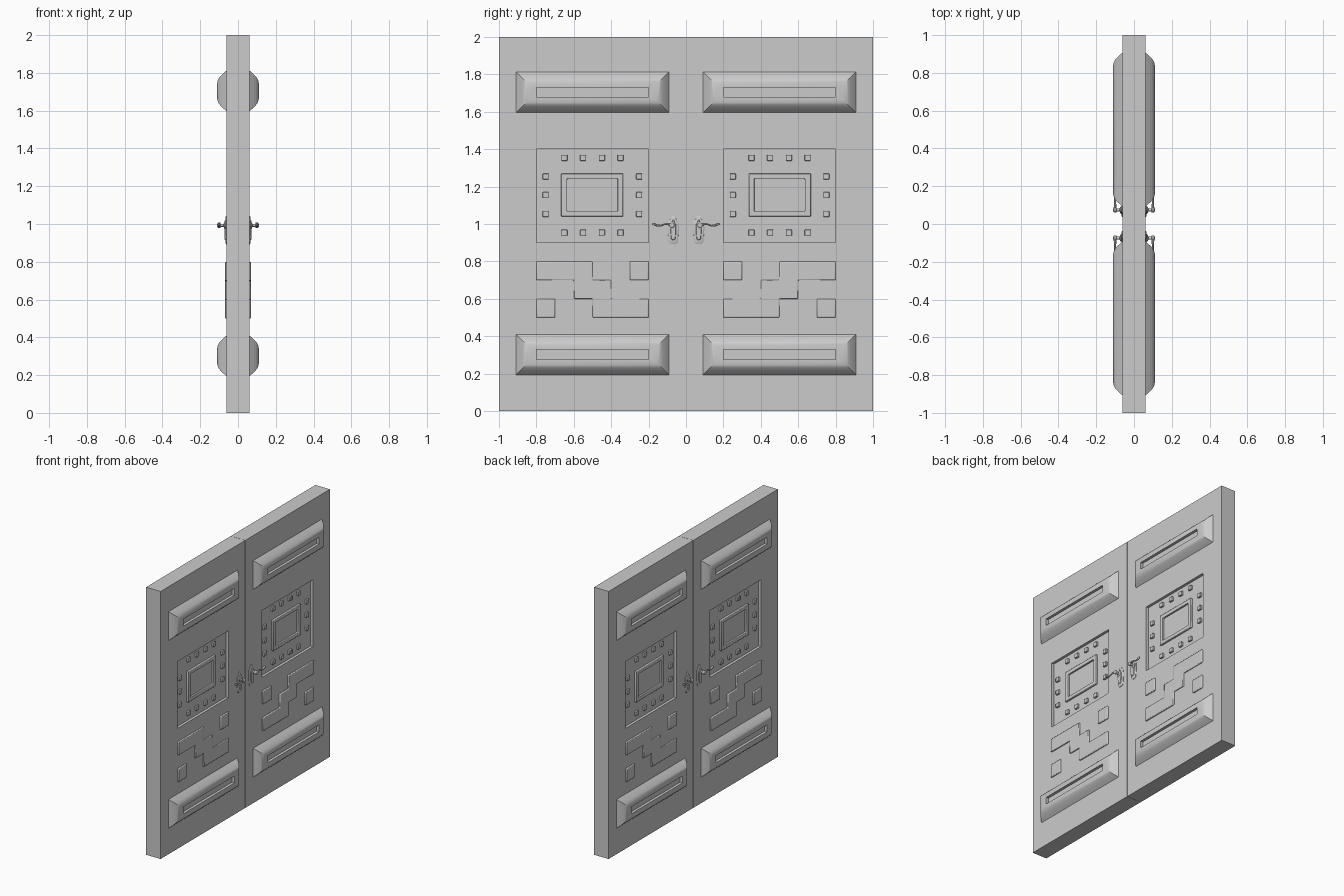
import bpy, bmesh
from math import radians, sin, cos, pi

if "Cube" in bpy.data.objects:
    bpy.data.objects.remove(bpy.data.objects["Cube"])

T = 0.06        # half thickness of the door
PANEL = 0.04    # recessed panel level


def rect(y0, y1, z0, z1, x):
    return [(x, y0, z0), (x, y1, z0), (x, y1, z1), (x, y0, z1)]


def loft(bm, rings, caps=True):
    """Skin a list of equal-length point rings, optionally closing both ends."""
    loops = [[bm.verts.new(p) for p in r] for r in rings]
    n = len(loops[0])
    for a, b in zip(loops, loops[1:]):
        for i in range(n):
            j = (i + 1) % n
            bm.faces.new((a[i], a[j], b[j], b[i]))
    if caps:
        bm.faces.new(loops[0][::-1])
        bm.faces.new(loops[-1])


def finish(bm, name, bevel=0, mirror_x=True):
    """Turn the bmesh into an object mirrored to the other leaf and the other face."""
    bmesh.ops.recalc_face_normals(bm, faces=bm.faces)
    me = bpy.data.meshes.new(name)
    bm.to_mesh(me)
    bm.free()
    ob = bpy.data.objects.new(name, me)
    bpy.context.collection.objects.link(ob)
    bpy.ops.object.select_all(action='DESELECT')
    ob.select_set(True)
    bpy.context.view_layer.objects.active = ob
    bpy.ops.object.shade_smooth_by_angle(angle=radians(32))
    if bevel:
        b = ob.modifiers.new("Bevel", 'BEVEL')
        b.width = bevel
        b.segments = 2
    m = ob.modifiers.new("Mirror", 'MIRROR')
    m.use_axis = (mirror_x, True, False)
    m.use_mirror_merge = False
    return ob


# Door leaf with a sunken panel on both faces
bm = bmesh.new()
hole = (0.2, 0.8, 0.9, 1.4)
leaf = (0.0008, 1, 0, 2)
loft(bm, [rect(*hole, -PANEL), rect(*hole, -T), rect(*leaf, -T),
          rect(*leaf, T), rect(*hole, T), rect(*hole, PANEL)])
finish(bm, "door_leaf", mirror_x=False)

# Rounded, mitred rails with a slot
profile = [(0, 0.055), (0, 0.06), (0.01, 0.072), (0.02, 0.083), (0.03, 0.093),
           (0.04, 0.101), (0.052, 0.107), (0.066, 0.11)]
for name, z in (("upper_rail", 1.705), ("lower_rail", 0.302)):
    bm = bmesh.new()
    rings = [rect(0.092 + d, 0.908 - d, z - 0.108 + d, z + 0.108 - d, x) for d, x in profile]
    slot = (0.2, 0.8, z - 0.026, z + 0.026)
    loft(bm, rings + [rect(*slot, 0.11), rect(*slot, 0.09)])
    finish(bm, name)

# Raised frame inside the panel
bm = bmesh.new()
outer, inner = (0.337, 0.667, 1.04, 1.27), (0.365, 0.635, 1.067, 1.242)
loft(bm, [rect(*outer, 0.038), rect(*outer, 0.055),
          rect(*inner, 0.055), rect(*inner, 0.038)], caps=False)
finish(bm, "panel_frame", bevel=0.004)

# Square studs around the frame
bm = bmesh.new()
spots = [(y, z) for y in (0.35, 0.45, 0.55, 0.65) for z in (0.954, 1.354)]
spots += [(y, z) for y in (0.25, 0.75) for z in (1.054, 1.154, 1.254)]
for y, z in spots:
    s = 0.016
    r = (y - s, y + s, z - s, z + s)
    loft(bm, [rect(*r, 0.038), rect(*r, 0.054)])
finish(bm, "panel_studs", bevel=0.003)

# Stepped relief with two square blocks
bm = bmesh.new()
step = [(0.2, 0.5), (0.5, 0.5), (0.5, 0.6), (0.6, 0.6), (0.6, 0.7), (0.8, 0.7),
        (0.8, 0.8), (0.5, 0.8), (0.5, 0.7), (0.4, 0.7), (0.4, 0.6), (0.2, 0.6)]
loft(bm, [[(x, y, z) for y, z in step] for x in (0.05, 0.07)])
for r in ((0.2, 0.3, 0.7, 0.8), (0.7, 0.8, 0.5, 0.6)):
    loft(bm, [rect(*r, 0.05), rect(*r, 0.07)])
finish(bm, "stepped_relief", bevel=0.005)

# Handle back plate: tapered shield outline with a raised centre
bm = bmesh.new()
half = [(0.012, -0.075), (0.024, -0.066), (0.027, -0.03), (0.031, 0.01),
        (0.027, 0.045), (0.014, 0.058), (0.011, 0.07), (0.006, 0.076)]
shape = half + [(-y, z) for y, z in reversed(half)]
rings = [[(x, 0.068 + y * s, 0.967 + z * (0.4 + 0.6 * s)) for y, z in shape]
         for s, x in ((1, 0.055), (1, 0.063), (0.8, 0.067), (0.5, 0.067), (0.42, 0.071))]
loft(bm, rings)
finish(bm, "handle_plate")

# Handle spindle: turned profile along x
bm = bmesh.new()
turned = [(0.06, 0.018), (0.072, 0.018), (0.076, 0.008), (0.092, 0.008),
          (0.094, 0.014), (0.106, 0.014), (0.11, 0.008)]
loft(bm, [[(x, 0.075 + r * cos(i * pi / 8), 0.993 + r * sin(i * pi / 8))
           for i in range(16)] for x, r in turned])
finish(bm, "handle_spindle")

# Wavy lever with a curled tip
bm = bmesh.new()
path = [(0.07, 0.993, 0.008), (0.095, 1.0, 0.007), (0.115, 0.999, 0.005), (0.135, 0.991, 0.005),
        (0.152, 0.991, 0.006), (0.165, 0.997, 0.008), (0.175, 1.0, 0.007), (0.181, 1.001, 0.003)]
loft(bm, [[(0.1 + r * cos(i * pi / 5), y, z + r * sin(i * pi / 5)) for i in range(10)]
          for y, z, r in path])
finish(bm, "handle_lever")
